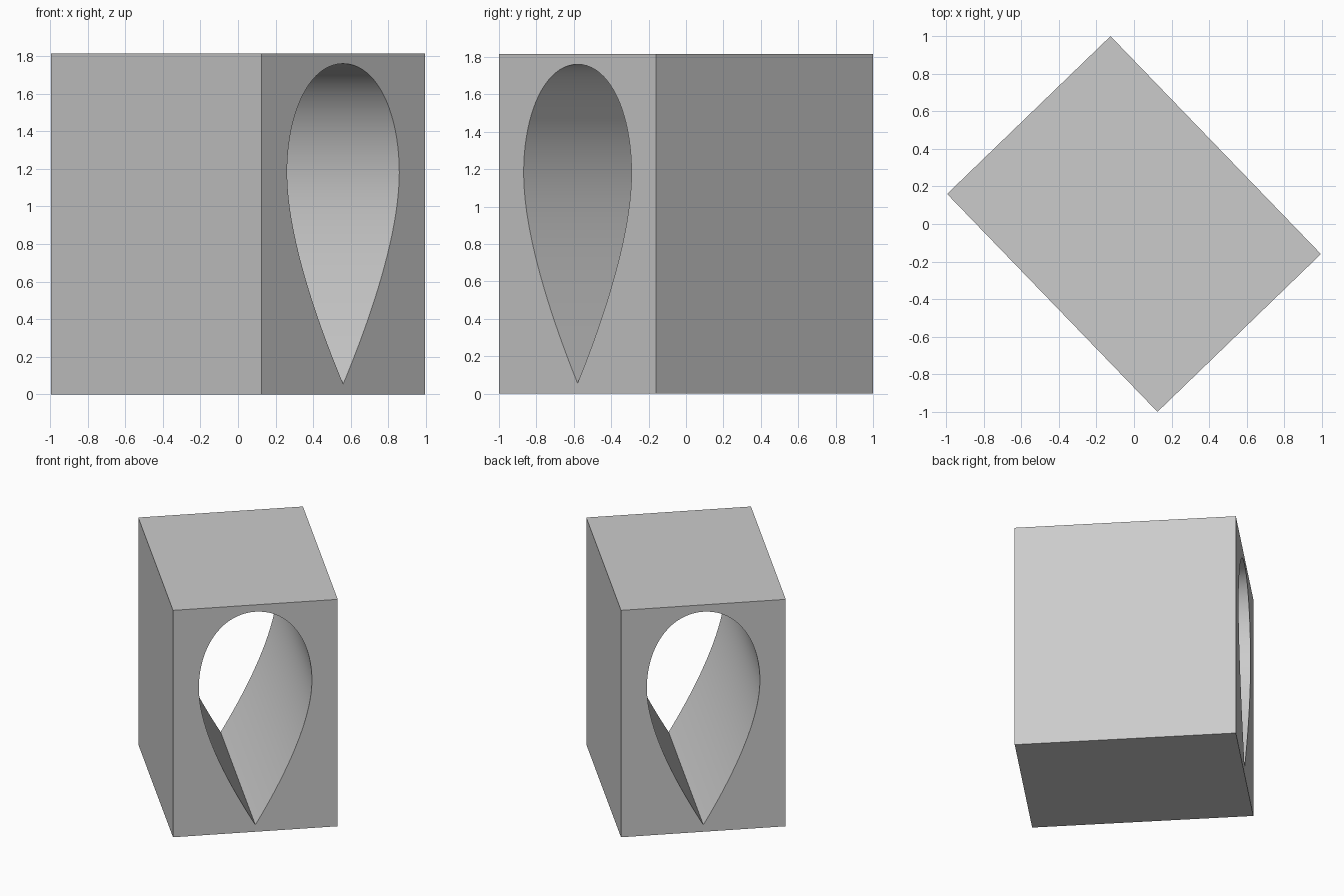
import bpy
import bmesh
import math
from mathutils import Matrix

cube = bpy.data.objects.get("Cube")
if cube:
    bpy.data.objects.remove(cube, do_unlink=True)

WIDTH, HEIGHT, DEPTH = 1.209, 1.815, 1.612
TURN = math.atan2(0.84, 0.87)

# Plain grey material
grey = bpy.data.materials.new("plain_grey")
grey.use_nodes = True
colour = (0.6, 0.6, 0.6, 1)
grey.diffuse_color = colour
grey.node_tree.nodes["Principled BSDF"].inputs["Base Color"].default_value = colour


def add_spline(curve, points, kind):
    """Closed outline from (left handle, point, right handle) triples."""
    spline = curve.splines.new("BEZIER")
    spline.bezier_points.add(len(points) - 1)
    spline.use_cyclic_u = True
    for bp, (left, co, right) in zip(spline.bezier_points, points):
        bp.handle_left_type = bp.handle_right_type = kind
        bp.co = (*co, 0)
        bp.handle_left = (*left, 0)
        bp.handle_right = (*right, 0)


curve = bpy.data.curves.new("block_profile", "CURVE")
curve.dimensions = "2D"
curve.fill_mode = "BOTH"
curve.extrude = DEPTH / 2
curve.resolution_u = 20

# Rectangular end of the block
w = WIDTH / 2
corners = [(-w, 0), (w, 0), (w, HEIGHT), (-w, HEIGHT)]
add_spline(curve, [(c, c, c) for c in corners], "VECTOR")

# Teardrop opening: tip, right side, crown, left side
add_spline(curve, [
    ((-0.2, 0.4), (0, 0.055), (0.2, 0.4)),
    ((0.415, 0.85), (0.415, 1.18), (0.415, 1.5)),
    ((0.25, 1.76), (0, 1.76), (-0.25, 1.76)),
    ((-0.415, 1.5), (-0.415, 1.18), (-0.415, 0.85)),
], "FREE")

# Extruded block, stood upright and turned
block = bpy.data.objects.new("block_with_teardrop_tunnel", curve)
bpy.context.collection.objects.link(block)
bpy.ops.object.select_all(action="DESELECT")
block.select_set(True)
bpy.context.view_layer.objects.active = block
bpy.ops.object.convert(target="MESH")
block = bpy.context.object
mesh = block.data

bm = bmesh.new()
bm.from_mesh(mesh)
bmesh.ops.remove_doubles(bm, verts=bm.verts, dist=0.0001)
bmesh.ops.recalc_face_normals(bm, faces=bm.faces)
upright = Matrix.Rotation(TURN, 4, "Z") @ Matrix.Rotation(math.pi / 2, 4, "X")
bm.transform(upright)
bm.to_mesh(mesh)
bm.free()

mesh.materials.clear()
mesh.materials.append(grey)
bpy.ops.object.shade_smooth_by_angle(angle=math.radians(30))
